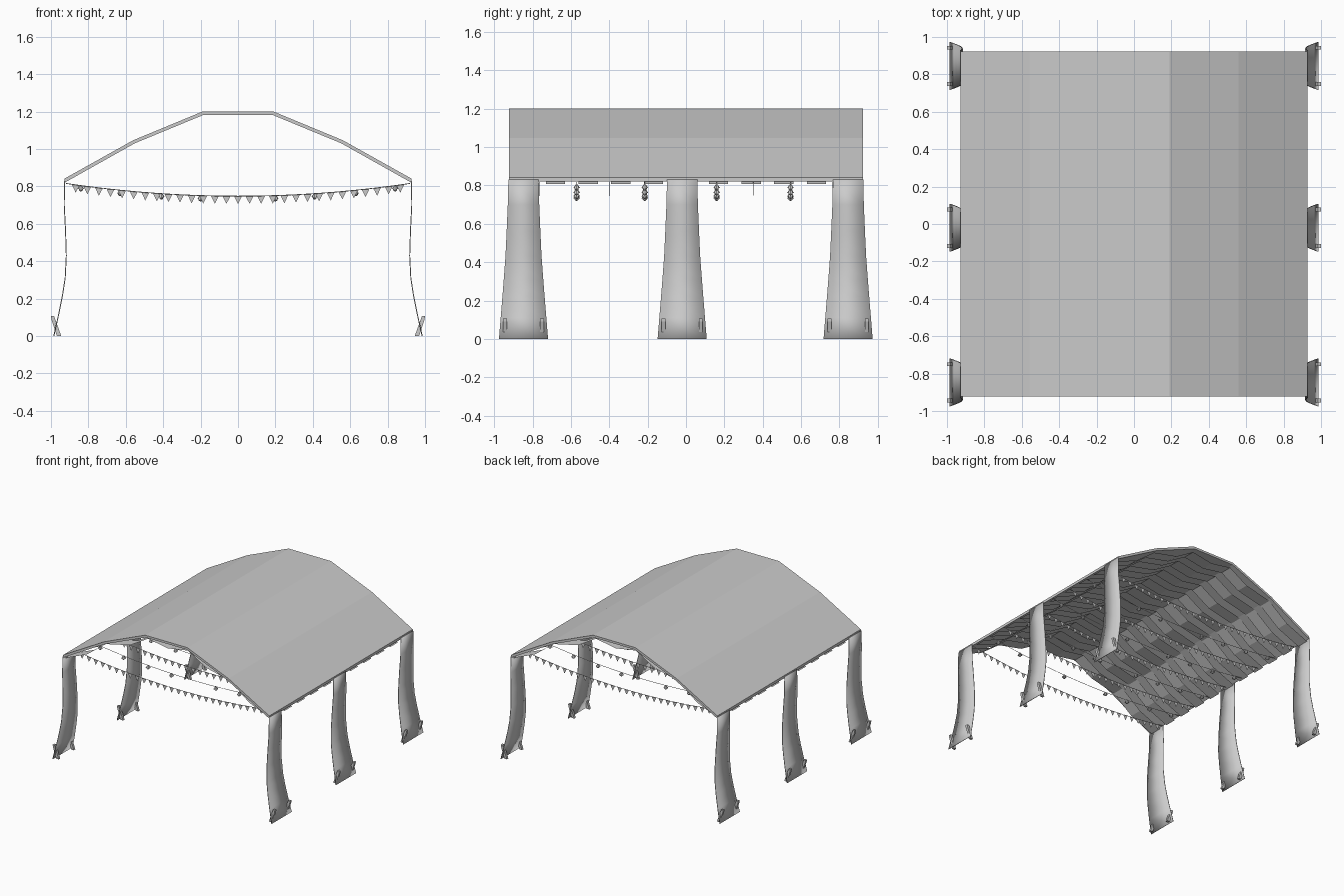
import bpy, bmesh, math
from mathutils import Vector, Matrix

if "Cube" in bpy.data.objects:
    bpy.data.objects.remove(bpy.data.objects["Cube"])


def finish(name, bm, smooth=None):
    bmesh.ops.recalc_face_normals(bm, faces=bm.faces)
    me = bpy.data.meshes.new(name)
    bm.to_mesh(me)
    bm.free()
    ob = bpy.data.objects.new(name, me)
    bpy.context.collection.objects.link(ob)
    if smooth:
        bpy.context.view_layer.objects.active = ob
        ob.select_set(True)
        bpy.ops.object.shade_smooth_by_angle(angle=math.radians(smooth))
        ob.select_set(False)
    return ob


def ribbon(bm, rows):
    """Loft a strip through rows of equal-length point lists."""
    grid = [[bm.verts.new(p) for p in r] for r in rows]
    for a, b in zip(grid, grid[1:]):
        for i in range(len(a) - 1):
            bm.faces.new((a[i], a[i + 1], b[i + 1], b[i]))


def prism(bm, outline, y0, y1):
    """Closed x-z outline extruded along y."""
    f = bm.faces.new([bm.verts.new((x, y0, z)) for x, z in outline])
    new = bmesh.ops.extrude_face_region(bm, geom=[f])['geom']
    bmesh.ops.translate(bm, vec=(0, y1 - y0, 0),
                        verts=[v for v in new if isinstance(v, bmesh.types.BMVert)])


def mirrored(half):
    return [(-x, z) for x, z in reversed(half) if x > 0] + half


def sag(x):
    return 0.748 + 0.068 * (x / 0.92) ** 2


# Faceted roof canopy with a hem thickness
outer = mirrored([(0.19, 1.2), (0.56, 1.047), (0.927, 0.842)])
inner = mirrored([(0.185, 1.182), (0.553, 1.03), (0.927, 0.82)])
bm = bmesh.new()
prism(bm, outer + inner[::-1], -0.922, 0.922)
finish("roof_canopy", bm)

# Draped fabric strips hanging beneath the roof
drape = mirrored([(0, 1.135), (0.18, 1.165), (0.34, 1.07), (0.56, 1.02),
                  (0.73, 0.89), (0.927, 0.808)])
for i in range(11):
    y = -0.85 + 0.17 * i
    bm = bmesh.new()
    ribbon(bm, [[(x, y - 0.05, z), (x, y + 0.05, z)] for x, z in drape])
    finish("ceiling_drape", bm)

# Curved flaring legs and their ground pegs
leg = [(0.928, 0.83, 0.079), (0.929, 0.7, 0.082), (0.922, 0.56, 0.088),
       (0.918, 0.43, 0.094), (0.924, 0.31, 0.103), (0.938, 0.22, 0.11),
       (0.96, 0.11, 0.119), (0.985, 0.0, 0.128)]
for s in (-1, 1):
    for yc in (-0.847, -0.02, 0.845):
        bm = bmesh.new()
        ribbon(bm, [[(s * x, yc - w, z), (s * x, yc + w, z)] for x, z, w in leg])
        ob = finish("leg", bm, 40)
        mod = ob.modifiers.new("thickness", 'SOLIDIFY')
        mod.thickness = 0.005
        mod.offset = 0
        bm = bmesh.new()
        for dy in (-0.097, 0.097):
            prism(bm, [(s * 0.983, 0.106), (s * 0.999, 0.106), (s * 0.998, 0.09),
                       (s * 0.968, 0.0), (s * 0.945, 0.0)],
                  yc + dy - 0.01, yc + dy + 0.01)
        finish("leg_pegs", bm)


def string(name, y):
    """Thin sagging cord across the tent."""
    bm = bmesh.new()
    rows = []
    for i in range(25):
        x = -0.92 + 1.84 * i / 24
        rows.append([(x, y + 0.002 * math.cos(a), sag(x) + 0.002 * math.sin(a))
                     for a in (k * math.tau / 4 for k in range(5))])
    ribbon(bm, rows)
    bmesh.ops.remove_doubles(bm, verts=bm.verts, dist=1e-5)
    finish(name, bm)


# Rows of triangular bunting flags
for y in (-0.765, -0.4, -0.02, 0.35, 0.765):
    string("bunting_cord", y)
    bm = bmesh.new()
    for i in range(29):
        x = -0.868 + 0.062 * i
        pts = [(x - 0.021, sag(x - 0.021)), (x + 0.021, sag(x + 0.021)), (x, sag(x) - 0.042)]
        bm.faces.new([bm.verts.new((px, y, pz)) for px, pz in pts])
    finish("bunting_flags", bm)

# Strings of small shaded lamps
for y in (-0.57, -0.215, 0.16, 0.545):
    string("lamp_cord", y)
    bm = bmesh.new()
    for x in (-0.84, -0.63, -0.41, -0.2, 0.2, 0.41, 0.63, 0.84):
        bmesh.ops.create_cone(bm, segments=8, radius1=0.018, radius2=0.005, depth=0.02,
                              matrix=Matrix.Translation((x, y, sag(x) - 0.009)))
        bmesh.ops.create_uvsphere(bm, u_segments=8, v_segments=5, radius=0.011,
                                  matrix=Matrix.Translation((x, y, sag(x) - 0.021)))
    finish("lamps", bm)
